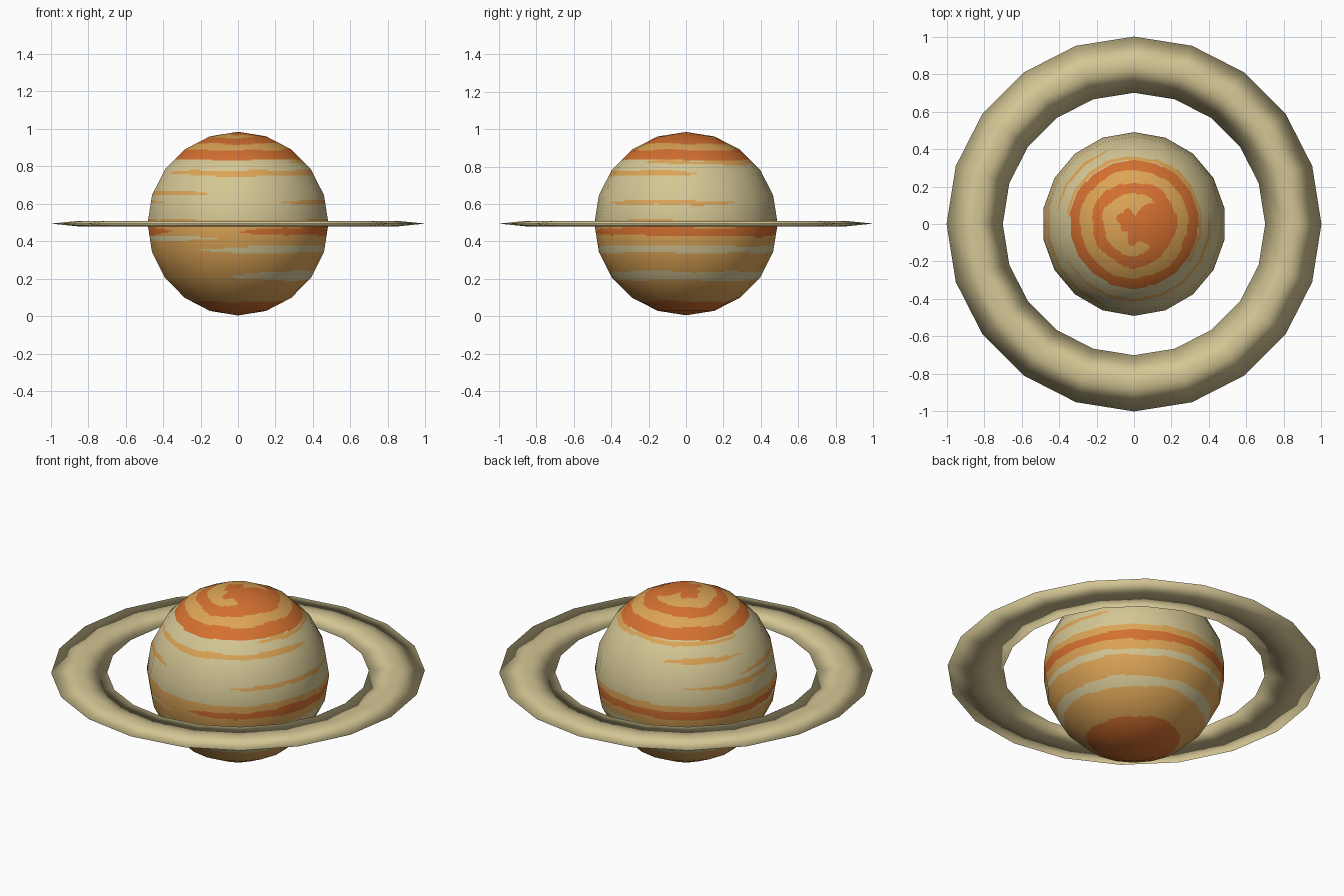
import bpy, bmesh, math
from mathutils import Vector

if "Cube" in bpy.data.objects:
    bpy.data.objects.remove(bpy.data.objects["Cube"])

R, CZ = 0.49, 0.495          # planet radius and centre height
SEG, RINGS = 18, 10          # visible low-poly facets
SU, SV = 12, 18              # fine cuts inside each facet, for the painted bands


def mat(name, srgb):
    m = bpy.data.materials.new(name)
    lin = [((c / 255 + 0.055) / 1.055) ** 2.4 for c in srgb]
    m.diffuse_color = (*lin, 1)
    m.use_nodes = True
    m.node_tree.nodes["Principled BSDF"].inputs["Base Color"].default_value = m.diffuse_color
    return m


pale = mat("pale sand", (212, 198, 148))
tan = mat("golden tan", (220, 164, 86))
orange = mat("burnt orange", (212, 112, 48))
PALE, TAN, ORANGE = 0, 1, 2

# Bands: centre height, half thickness, start and end angle, colour
BANDS = [
    (0.905, 0.017, -360, 720, TAN),
    (0.962, 0.010, 45, 305, TAN),
    (0.822, 0.010, -40, 175, TAN),
    (0.765, 0.014, -155, 10, TAN),
    (0.745, 0.015, 105, 172, TAN),
    (0.655, 0.013, 165, 253, TAN),
    (0.607, 0.013, -60, 35, TAN),
    (0.607, 0.013, 122, 212, TAN),
    (0.453, 0.024, -88, 222, ORANGE),
    (0.415, 0.013, 175, 262, PALE),
    (0.358, 0.018, -118, 160, PALE),
    (0.216, 0.024, -95, 165, PALE),
]


def colour(p):
    a = math.degrees(math.atan2(p.y, p.x))
    t = math.radians(a)
    z = p.z + 0.003 * math.sin(3 * t) + 0.002 * math.sin(7 * t + 1)
    for zc, h, a0, a1, c in BANDS:
        for k in (a, a + 360):
            if a0 < k < a1:
                taper = min(1, min(k - a0, a1 - k) / 30) ** 0.6
                wave = 1 + 0.15 * math.sin(5 * t + 20 * zc)
                if abs(z - zc) < h * taper * wave:
                    return c
    if z > 0.835 or z < 0.08:
        return ORANGE
    return PALE if z > 0.515 else TAN


def corner(i, j):
    lat = math.pi * j / RINGS - math.pi / 2
    az = math.tau * i / SEG + math.pi / 2
    return Vector((R * math.cos(lat) * math.cos(az), R * math.cos(lat) * math.sin(az),
                   CZ + R * math.sin(lat)))


# Planet: faceted globe, each facet cut finely so bands can be coloured
bm = bmesh.new()
for i in range(SEG):
    for j in range(RINGS):
        a, b, c, d = corner(i, j), corner(i + 1, j), corner(i + 1, j + 1), corner(i, j + 1)
        grid = [[bm.verts.new(a.lerp(b, u / SU).lerp(d.lerp(c, u / SU), v / SV))
                 for v in range(SV + 1)] for u in range(SU + 1)]
        for u in range(SU):
            for v in range(SV):
                bm.faces.new((grid[u][v], grid[u + 1][v], grid[u + 1][v + 1], grid[u][v + 1]))
bmesh.ops.remove_doubles(bm, verts=bm.verts, dist=0.0002)
for f in bm.faces:
    f.material_index = colour(f.calc_center_median())
    f.smooth = True
me = bpy.data.meshes.new("planet")
bm.to_mesh(me)
bm.free()
for m in (pale, tan, orange):
    me.materials.append(m)
me.normals_split_custom_set_from_vertices(
    [(v.co - Vector((0, 0, CZ))).normalized() for v in me.vertices])
bpy.context.collection.objects.link(bpy.data.objects.new("planet", me))

# Ring: flattened torus with a diamond section
bpy.ops.mesh.primitive_torus_add(major_segments=20, minor_segments=4,
                                 major_radius=0.85, minor_radius=0.15, location=(0, 0, CZ))
ring = bpy.context.object
ring.name = "ring"
for v in ring.data.vertices:
    v.co.z *= 0.1
for p in ring.data.polygons:
    p.use_smooth = True
ring.data.materials.append(pale)
